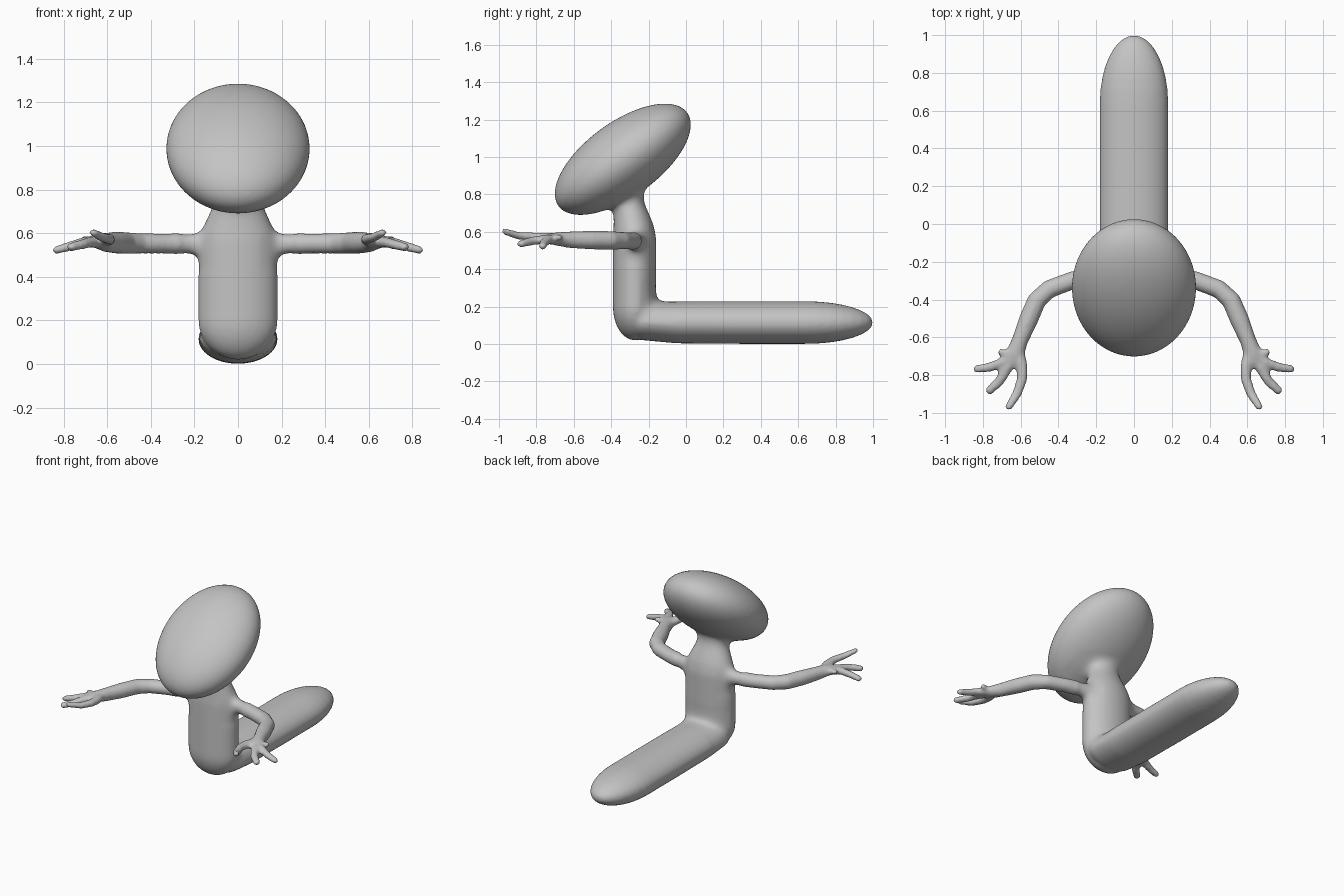
import bpy, bmesh, math
from mathutils import Vector, Matrix

if "Cube" in bpy.data.objects:
    bpy.data.objects.remove(bpy.data.objects["Cube"])

SEG = 32
bm = bmesh.new()


def tube(points, up=(0, 0, 1), caps=(0.02, 0.02)):
    """Elliptical tube through (x, y, z, half_width, half_height) with rounded ends."""
    up = Vector(up)
    pos = [Vector(p[:3]) for p in points]
    n = len(pos)
    tans = [(pos[min(i + 1, n - 1)] - pos[max(i - 1, 0)]).normalized() for i in range(n)]
    rings = [(pos[i], tans[i], points[i][3], points[i][4]) for i in range(n)]

    def cap(i, sign, length):
        out = []
        for k in range(1, 9):
            a = math.radians(88) * k / 8
            c = math.cos(a)
            out.append((pos[i] + tans[i] * sign * length * math.sin(a), tans[i],
                        points[i][3] * c, points[i][4] * c))
        return out
    rings = cap(0, -1, caps[0])[::-1] + rings + cap(n - 1, 1, caps[1])
    loops = []
    for c, t, w, h in rings:
        u = t.cross(up).normalized()
        v = u.cross(t)
        loops.append([bm.verts.new(c + u * w * math.cos(a) + v * h * math.sin(a))
                      for a in (2 * math.pi * k / SEG for k in range(SEG))])
    for a, b in zip(loops, loops[1:]):
        for k in range(SEG):
            j = (k + 1) % SEG
            bm.faces.new((a[k], a[j], b[j], b[k]))
    bm.faces.new(loops[0][::-1])
    bm.faces.new(loops[-1])


# torso and neck
tube([(0, -.275, .20, .182, .116), (0, -.275, .40, .182, .116), (0, -.275, .55, .182, .116),
      (0, -.278, .61, .172, .113), (0, -.292, .68, .140, .098), (0, -.305, .75, .110, .082),
      (0, -.31, .86, .11, .08)], up=(0, 1, 0), caps=(.18, .03))

# long lower body lying backwards
tube([(0, -.22, .125, .178, .105), (0, -.05, .116, .181, .112), (0, .3, .115, .182, .114),
      (0, .64, .115, .182, .114)], caps=(.1, .36))

# tilted disc-like head
bmesh.ops.create_uvsphere(
    bm, u_segments=64, v_segments=40, radius=1,
    matrix=Matrix.Translation((0, -.338, .988)) @ Matrix.Rotation(math.radians(36), 4, 'X')
    @ Matrix.Diagonal((.329, .426, .199, 1)))

# arms and hands, mirrored
arm = [(.10, -.26, .55, .05, .055), (.22, -.272, .552, .048, .05), (.33, -.30, .552, .048, .046),
       (.45, -.345, .553, .049, .047), (.515, -.405, .555, .051, .05), (.56, -.51, .556, .051, .05),
       (.605, -.62, .558, .043, .045), (.63, -.69, .562, .05, .036), (.645, -.73, .562, .045, .028)]
fingers = [
    [(.61, -.68, .565, .032, .028), (.592, -.76, .57, .031, .026), (.592, -.82, .573, .029, .024),
     (.62, -.90, .58, .026, .021), (.663, -.968, .602, .021, .018)],
    [(.63, -.69, .56, .035, .028), (.68, -.775, .558, .03, .025), (.71, -.83, .55, .027, .023),
     (.765, -.882, .536, .024, .021)],
    [(.63, -.67, .56, .035, .028), (.70, -.735, .56, .028, .025), (.76, -.757, .543, .026, .023),
     (.832, -.768, .523, .023, .019)],
    [(.64, -.69, .565, .025, .022), (.705, -.678, .57, .019, .018)],
]
for s in (1, -1):
    for path in [arm] + fingers:
        tube([(p[0] * s, *p[1:]) for p in path], caps=(.02, .02))

bmesh.ops.recalc_face_normals(bm, faces=bm.faces)
mesh = bpy.data.meshes.new("figure_body")
bm.to_mesh(mesh)
bm.free()
body = bpy.data.objects.new("figure_body", mesh)
bpy.context.collection.objects.link(body)

# fuse all parts into one skin
mod = body.modifiers.new("fuse", 'REMESH')
mod.mode = 'VOXEL'
mod.voxel_size = .011
dg = bpy.context.evaluated_depsgraph_get()
fused = bpy.data.meshes.new_from_object(body.evaluated_get(dg))
body.modifiers.clear()
body.data = fused

# soften the joints: neck, shoulders, hip
bm = bmesh.new()
bm.from_mesh(fused)


def near_joint(c):
    x, y, z = abs(c.x), c.y, c.z
    neck = x < .22 and -.46 < y < -.12 and .58 < z < .84
    shoulder = .11 < x < .26 and .42 < z < .68 and y < -.1
    hip = -.24 < y < -.04 and .12 < z < .34
    return neck or shoulder or hip


def soften(verts, times):
    for _ in range(times):
        bmesh.ops.smooth_vert(bm, verts=verts, factor=.5,
                              use_axis_x=True, use_axis_y=True, use_axis_z=True)


soften([v for v in bm.verts if near_joint(v.co)], 35)
soften(bm.verts[:], 4)
for f in bm.faces:
    f.smooth = True
bm.to_mesh(fused)
bm.free()

# single grey colour
grey = bpy.data.materials.new("plain grey")
grey.diffuse_color = (.55, .55, .55, 1)
grey.use_nodes = True
grey.node_tree.nodes["Principled BSDF"].inputs["Base Color"].default_value = grey.diffuse_color
fused.materials.clear()
fused.materials.append(grey)
